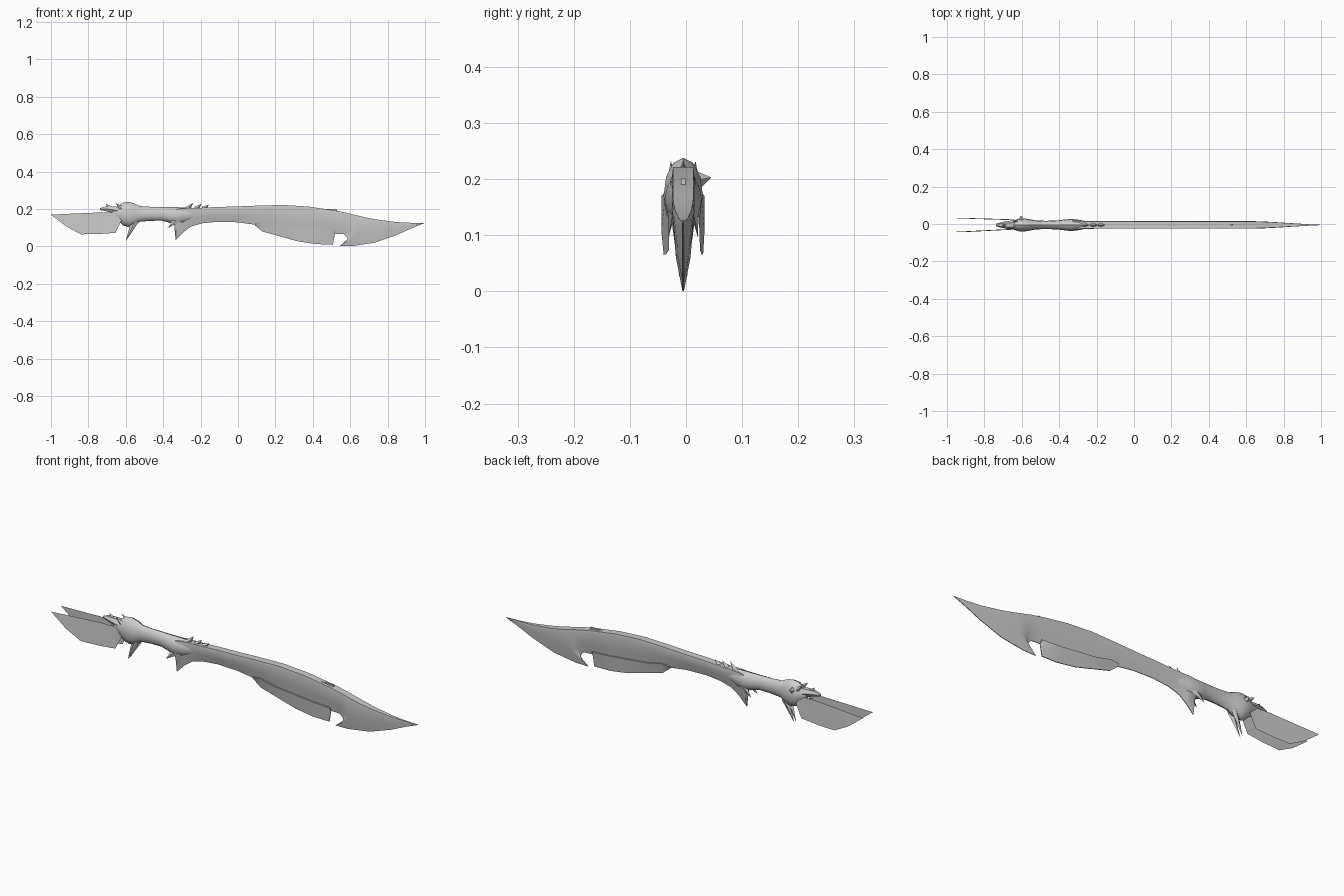
import bpy, bmesh, math
from mathutils import Vector

if "Cube" in bpy.data.objects:
    bpy.data.objects.remove(bpy.data.objects["Cube"])

YC = -0.005  # middle plane of the weapon


def make(name, verts, faces, smooth=True):
    """Two-sided skin: each face has a reversed twin sharing its shading normals."""
    me = bpy.data.meshes.new(name)
    me.from_pydata([tuple(v) for v in verts], [], faces)
    bm = bmesh.new()
    bm.from_mesh(me)
    bmesh.ops.remove_doubles(bm, verts=bm.verts, dist=1e-5)
    bmesh.ops.recalc_face_normals(bm, faces=bm.faces)
    bmesh.ops.triangulate(bm, faces=bm.faces)
    bm.to_mesh(me)
    bm.free()
    ob = bpy.data.objects.new(name, me)
    bpy.context.collection.objects.link(ob)
    if smooth:
        bpy.context.view_layer.objects.active = ob
        ob.select_set(True)
        bpy.ops.object.shade_smooth_by_angle(angle=math.radians(40))
        ob.select_set(False)
    co = [v.co[:] for v in me.vertices]
    tri = [tuple(p.vertices) for p in me.polygons]
    nor = [[me.corner_normals[i].vector[:] for i in p.loop_indices] for p in me.polygons]
    n = len(co)
    both = bpy.data.meshes.new(name)
    both.from_pydata(co + co, [], tri + [tuple(i + n for i in reversed(t)) for t in tri])
    both.shade_smooth()
    both.normals_split_custom_set([v for f in nor for v in f]
                                  + [v for f in nor for v in reversed(f)])
    ob.data = both
    bpy.data.meshes.remove(me)
    return ob


def loft(name, rings, smooth=True):
    n = len(rings[0])
    verts = [v for r in rings for v in r]
    faces = [(i * n + j, i * n + (j + 1) % n, (i + 1) * n + (j + 1) % n, (i + 1) * n + j)
             for i in range(len(rings) - 1) for j in range(n)]
    faces += [tuple(range(n)), tuple(range((len(rings) - 1) * n, len(rings) * n))]
    return make(name, verts, faces, smooth)


def blade_ring(top, mid, bot, w):
    """Flat spine, bevelled shoulder, wedge to a thin cutting edge."""
    t, m, b = Vector(top), Vector(mid), Vector(bot)
    s = t.lerp(m, 0.2)
    half = [(t, w * 0.9), (s, w), (m, w * 0.65), (b, 0.0015)]
    return ([(p[0], YC + h, p[1]) for p, h in half]
            + [(p[0], YC - h, p[1]) for p, h in reversed(half)])


def straight(x, zt, zb, w, xb=None):
    xb = x if xb is None else xb
    return blade_ring((x, zt), (x + (xb - x) * .55, zt + (zb - zt) * .55), (xb, zb), w)


def spike(name, base, tip, r, flat=1.0):
    b, t = Vector(base), Vector(tip)
    d = (t - b).normalized()
    side = Vector((0, 1, 0)) if abs(d.y) < .8 else Vector((1, 0, 0))
    u = d.cross(side).normalized()
    v = d.cross(u)
    ring = [b + u * r, b + v * r * flat, b - u * r, b - v * r * flat]
    return make(name, ring + [t], [(0, 1, 2, 3)] + [(i, (i + 1) % 4, 4) for i in range(4)], False)


# main blade, including the hooked notch and swept tip
W = 0.020
rings = [straight(-.345, .19, .10, .024, -.34),
         straight(-.325, .20, .035, .025, -.333),
         straight(-.29, .204, .078, .023),
         straight(-.25, .205, .107, .021),
         straight(-.19, .207, .124, W),
         straight(-.11, .211, .132, W),
         straight(0, .214, .129, W),
         straight(.10, .218, .115, W),
         straight(.24, .222, .088, W),
         straight(.38, .213, .075, W),
         straight(.52, .192, .068, W),
         straight(.56, .184, .066, W, .565),
         blade_ring((.585, .179), (.59, .10), (.581, .052), W),
         blade_ring((.605, .174), (.607, .08), (.585, .040), W),
         blade_ring((.625, .169), (.618, .065), (.572, .020), W),
         blade_ring((.645, .164), (.63, .06), (.542, .001), W),
         blade_ring((.68, .156), (.67, .07), (.61, .002), .019),
         straight(.74, .144, .020, .016, .73),
         straight(.85, .130, .062, .009),
         straight(.93, .126, .098, .004),
         straight(.995, .126, .124, .0005)]
loft("blade", rings)

# thinner cutting panel under the blade
panel = [(.09, .125, .112), (.13, .13, .080), (.22, .11, .055), (.32, .10, .027),
         (.42, .09, .012), (.508, .085, .011), (.517, .085, .066)]
loft("edge_panel", [[(x, YC - .012, zt), (x, YC + .012, zt),
                     (x, YC + .002, zb), (x, YC - .002, zb)] for x, zt, zb in panel])

# small fin through the spine
loft("spine_fin", [[(x, YC + sy * .004, z) for sy, z in
                    ((-1, .18), (1, .18), (1, .201), (-1, .201))] for x in (.46, .53)])


# grip, guard swell and pommel as one rounded loft
def oval(x, z0, z1, ry, n=12):
    c, r = (z0 + z1) / 2, (z1 - z0) / 2
    return [(x, YC + ry * math.cos(2 * math.pi * i / n),
             c + r * math.sin(2 * math.pi * i / n)) for i in range(n)]


grip = [(-.22, .15, .20, .012), (-.29, .125, .209, .027), (-.335, .118, .210, .033),
        (-.37, .128, .210, .029), (-.41, .138, .211, .024), (-.47, .137, .212, .022),
        (-.525, .132, .216, .024), (-.555, .112, .231, .030), (-.585, .104, .238, .035),
        (-.615, .112, .234, .034), (-.64, .138, .215, .026), (-.67, .160, .206, .018)]
loft("grip", [oval(*g) for g in grip])

# beaked butt ornament: upper and lower jaw plus horns
head = [(-.64, .165, .215, .024), (-.68, .180, .216, .021), (-.71, .187, .215, .015),
        (-.738, .194, .206, .006)]
loft("butt_head", [oval(*h, n=6) for h in head])
spike("butt_jaw", (-.63, YC, .165), (-.70, YC, .172), .018)
spike("butt_crest", (-.69, YC, .206), (-.705, YC, .229), .014, .6)
spike("pommel_side_spike", (-.60, .005, .195), (-.605, .045, .203), .028)
for s in (-1, 1):
    spike("pommel_barb", (-.62, YC + s * .020, .20), (-.655, YC + s * .022, .232), .014, .6)
    # claws hanging below the pommel
    spike("claw_long", (-.552, YC + s * .012, .135), (-.60, YC + s * .007, .027), .02, .5)
    # guard plates
    spike("guard_plate", (-.31, YC + s * .018, .16), (-.376, YC + s * .026, .097), .026, .4)

# row of barbs along the top of the guard
for x, h in ((-.27, .234), (-.225, .229), (-.185, .224)):
    spike("top_barb", (x, YC, .199), (x + .03, YC, h), .016, .9)

# two cloth tails, each with the upper strip folded inwards
tail = [(-1, .170), (-.92, .108), (-.84, .065), (-.75, .066), (-.655, .073), (-.622, .14)]
for name, ya, yb, fold in (("tail_front", -.029, -.044, .004), ("tail_back", .024, .033, -.004)):
    def y_at(x):
        return ya + (yb - ya) * min(1, (-.622 - x) / .30)
    low = [(x, y_at(x), z) for x, z in tail]
    top = [(-.665, y_at(-.665) + fold, .18), (-.73, y_at(-.73) + fold, .182),
           (-.85, y_at(-.85) + fold, .177)]
    make(name, low + top, [(0, 1, 2, 8), (8, 2, 3, 7), (7, 3, 4, 6), (6, 4, 5)])
